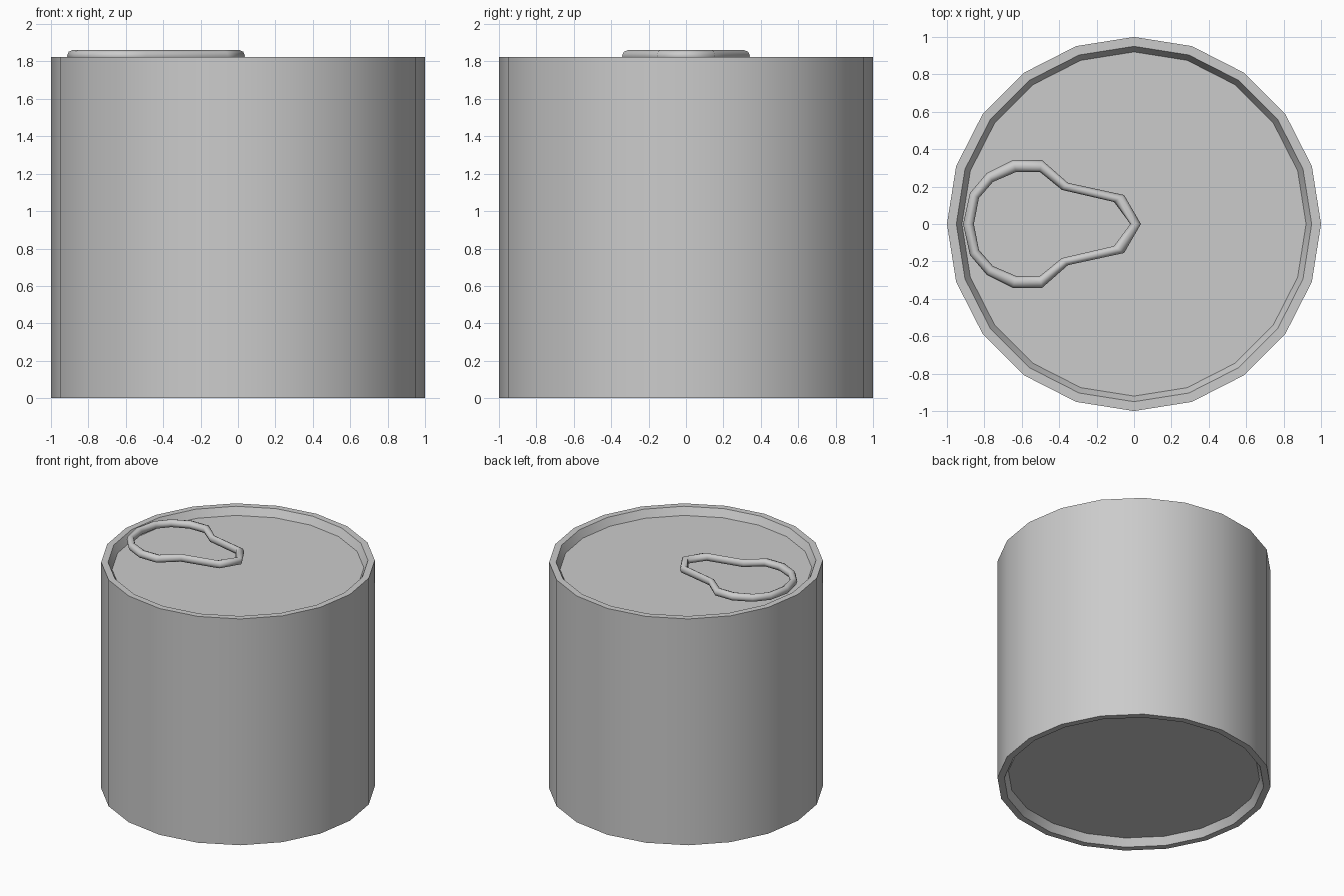
import bpy, bmesh
from math import cos, sin, tau, radians

if "Cube" in bpy.data.objects:
    bpy.data.objects.remove(bpy.data.objects["Cube"])

SIDES = 20
HEIGHT = 1.825


def finish(name, bm, angle):
    bmesh.ops.recalc_face_normals(bm, faces=bm.faces)
    mesh = bpy.data.meshes.new(name)
    bm.to_mesh(mesh)
    bm.free()
    obj = bpy.data.objects.new(name, mesh)
    bpy.context.collection.objects.link(obj)
    bpy.ops.object.select_all(action='DESELECT')
    obj.select_set(True)
    bpy.context.view_layer.objects.active = obj
    bpy.ops.object.shade_smooth_by_angle(angle=radians(angle))
    return obj


def bridge(bm, rings):
    """Join each ring of vertices to the next with quads."""
    for a, b in rings:
        n = len(a)
        for i in range(n):
            j = (i + 1) % n
            bm.faces.new((a[i], a[j], b[j], b[i]))


# Can body: turned profile (radius, z) with recessed lid and base
profile = [(0.92, 0.06), (0.95, 0), (1, 0),
           (1, HEIGHT), (0.95, HEIGHT), (0.92, HEIGHT - 0.06)]
bm = bmesh.new()
rings = [[bm.verts.new((r * cos(tau * i / SIDES), r * sin(tau * i / SIDES), z))
          for i in range(SIDES)] for r, z in profile]
bridge(bm, zip(rings, rings[1:]))
bm.faces.new(rings[0])
bm.faces.new(rings[-1])
finish("can_body", bm, 30)

# Pull ring: outer and inner outline (half), mirrored across y
half = [((-0.914, 0), (-0.856, 0)), ((-0.877, 0.166), (-0.829, 0.139)),
        ((-0.786, 0.273), (-0.754, 0.225)), ((-0.647, 0.342), (-0.631, 0.278)),
        ((-0.492, 0.342), (-0.503, 0.278)), ((-0.353, 0.22), (-0.385, 0.182)),
        ((-0.053, 0.155), (-0.107, 0.118)), ((0.037, 0), (-0.02, 0))]
outline = half + [((ox, -oy), (ix, -iy)) for (ox, oy), (ix, iy) in half[-2:0:-1]]
TUBE_SIDES, TUBE_R, TUBE_Z = 8, 0.031, 1.83
bm = bmesh.new()
rings = []
for (ox, oy), (ix, iy) in outline:
    ring = []
    for k in range(TUBE_SIDES):
        c, s = cos(tau * k / TUBE_SIDES), sin(tau * k / TUBE_SIDES)
        ring.append(bm.verts.new(((ox + ix) / 2 + c * (ox - ix) / 2,
                                  (oy + iy) / 2 + c * (oy - iy) / 2,
                                  TUBE_Z + s * TUBE_R)))
    rings.append(ring)
bridge(bm, zip(rings, rings[1:] + rings[:1]))
finish("pull_ring", bm, 60)
